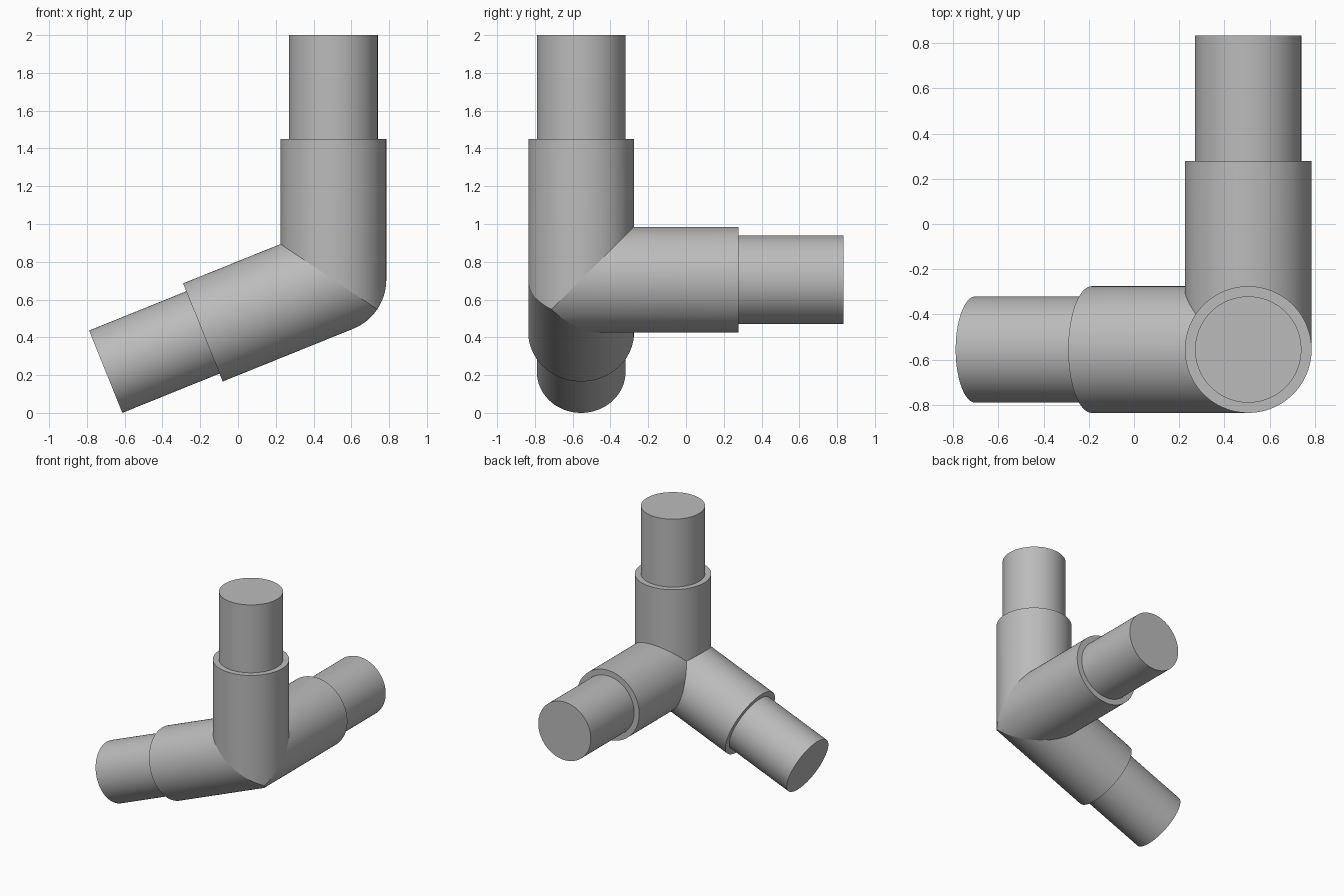
import bpy, bmesh, math
from mathutils import Vector

cube = bpy.data.objects.get("Cube")
if cube:
    bpy.data.objects.remove(cube, do_unlink=True)

HUB = Vector((0.505, -0.555, 0.705))
SLEEVE_R, SPIGOT_R = 0.28, 0.235
SIDES = 128
TILT = math.radians(22)

# name: (direction, sleeve length, total length)
ARMS = {
    "upright_arm": (Vector((0, 0, 1)), 0.745, 1.295),
    "back_arm": (Vector((0, 1, 0)), 0.833, 1.388),
    "sloping_arm": (Vector((-math.cos(TILT), 0, -math.sin(TILT))), 0.745, 1.30),
}

grey = bpy.data.materials.new("plain grey")
grey.use_nodes = True
colour = (0.5, 0.5, 0.5, 1)
grey.diffuse_color = colour
grey.node_tree.nodes["Principled BSDF"].inputs["Base Color"].default_value = colour


def ring(bm, radius, z):
    return [bm.verts.new((radius * math.cos(2 * math.pi * i / SIDES),
                          radius * math.sin(2 * math.pi * i / SIDES), z))
            for i in range(SIDES)]


def build_arm(name, direction, sleeve, total):
    bm = bmesh.new()
    # Stepped tube: wide sleeve, shoulder, narrow spigot, end cap
    profile = [(SLEEVE_R, -0.5), (SLEEVE_R, sleeve), (SPIGOT_R, sleeve), (SPIGOT_R, total)]
    rings = [ring(bm, r, z) for r, z in profile]
    for low, high in zip(rings, rings[1:]):
        for i in range(SIDES):
            j = (i + 1) % SIDES
            bm.faces.new((low[i], low[j], high[j], high[i]))
    bm.faces.new(rings[-1])
    turn = Vector((0, 0, 1)).rotation_difference(direction).to_matrix()
    bmesh.ops.transform(bm, matrix=turn.to_4x4(), verts=bm.verts)

    # Mitre against the other two arms on the bisecting planes
    for other, spec in ARMS.items():
        if other != name:
            bmesh.ops.bisect_plane(bm, geom=bm.verts[:] + bm.edges[:] + bm.faces[:],
                                   dist=1e-6, plane_co=(0, 0, 0),
                                   plane_no=direction - spec[0], clear_inner=True)
    for face in bm.faces:
        face.smooth = True
    mesh = bpy.data.meshes.new(name)
    bm.to_mesh(mesh)
    bm.free()
    mesh.set_sharp_from_angle(angle=math.radians(30))
    mesh.materials.append(grey)
    obj = bpy.data.objects.new(name, mesh)
    obj.location = HUB
    bpy.context.collection.objects.link(obj)


for arm_name, (axis, sleeve_len, total_len) in ARMS.items():
    build_arm(arm_name, axis, sleeve_len, total_len)
